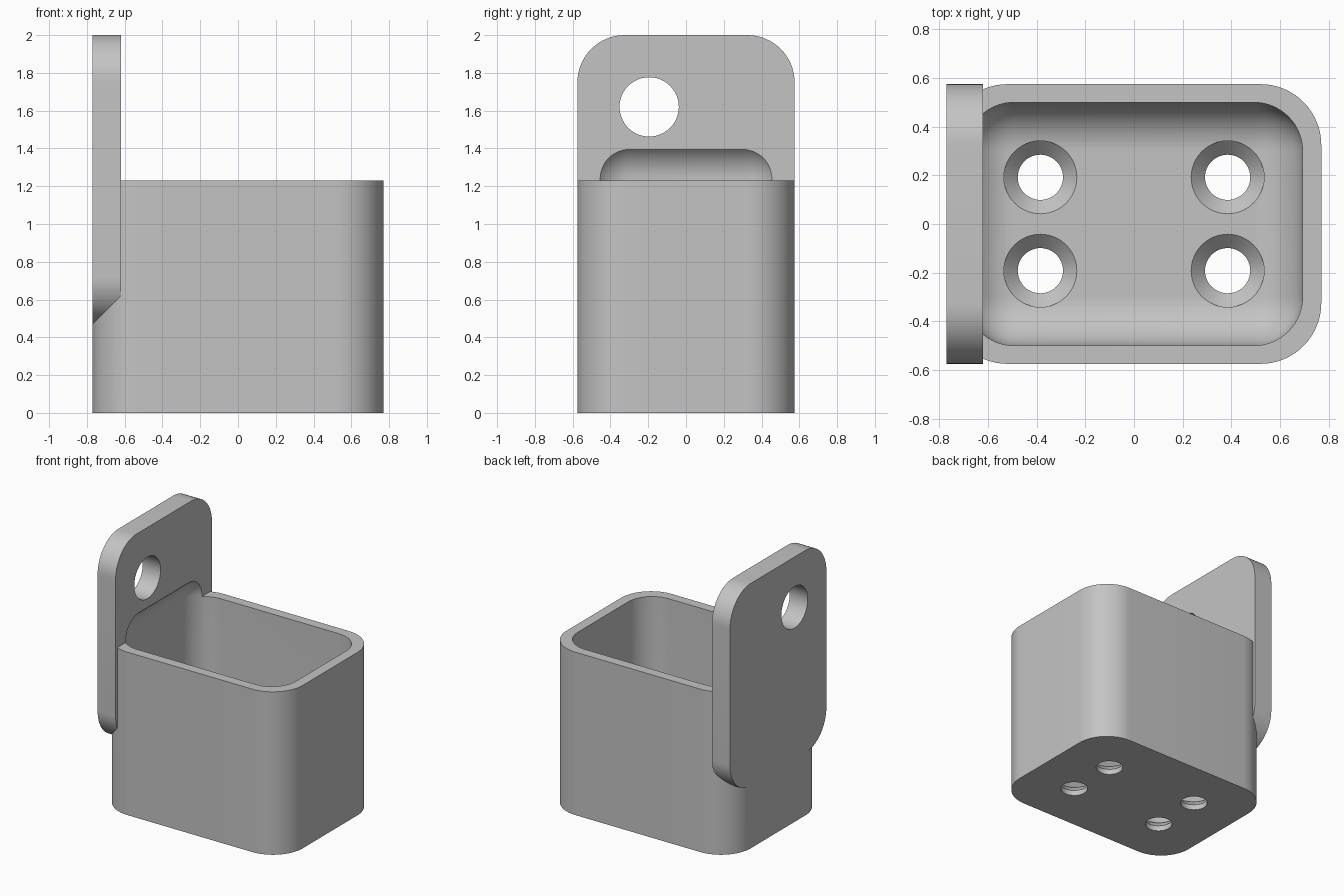
import bpy, bmesh, math
from mathutils import Matrix, Vector

cube = bpy.data.objects.get("Cube")
if cube:
    bpy.data.objects.remove(cube, do_unlink=True)

grey = bpy.data.materials.new("light_grey")
grey.use_nodes = True
grey.diffuse_color = (0.55, 0.55, 0.55, 1)
grey.node_tree.nodes["Principled BSDF"].inputs["Base Color"].default_value = (0.55, 0.55, 0.55, 1)


def finish(name, bm):
    bmesh.ops.recalc_face_normals(bm, faces=bm.faces)
    mesh = bpy.data.meshes.new(name)
    bm.to_mesh(mesh)
    bm.free()
    mesh.materials.append(grey)
    obj = bpy.data.objects.new(name, mesh)
    bpy.context.collection.objects.link(obj)
    return obj


def rounded_box(name, low, high, radius, axis=None):
    """Box with edges rounded along one axis, or everywhere if axis is None."""
    low, high = Vector(low), Vector(high)
    scale = Matrix.Diagonal(high - low)
    bm = bmesh.new()
    bmesh.ops.create_cube(bm, size=1)
    for v in bm.verts:
        v.co = (low + high) / 2 + scale @ v.co
    edges = [e for e in bm.edges if axis is None
             or abs(e.verts[0].co[axis] - e.verts[1].co[axis]) > 0.01]
    bmesh.ops.bevel(bm, geom=edges, offset=radius, offset_type='OFFSET',
                    segments=16, profile=0.5, affect='EDGES')
    return finish(name, bm)


def lathe(name, profile, matrix):
    """Turn a (radius, height) profile around z, then place it."""
    bm = bmesh.new()
    verts = [bm.verts.new((r, 0, z)) for r, z in profile]
    edges = [bm.edges.new(pair) for pair in zip(verts, verts[1:])]
    bmesh.ops.spin(bm, geom=verts + edges, cent=(0, 0, 0), axis=(0, 0, 1),
                   angle=math.tau, steps=48)
    bmesh.ops.remove_doubles(bm, verts=bm.verts, dist=1e-5)
    bmesh.ops.transform(bm, matrix=matrix, verts=bm.verts)
    return finish(name, bm)


def combine(target, tool, operation):
    """Apply a boolean and remove the helper."""
    tool.hide_render = True
    mod = target.modifiers.new(operation.lower(), 'BOOLEAN')
    mod.operation, mod.object, mod.solver = operation, tool, 'EXACT'
    bpy.context.view_layer.objects.active = target
    bpy.ops.object.modifier_apply(modifier=mod.name)
    bpy.data.objects.remove(tool, do_unlink=True)


# Cup body with the upright mounting plate
holder = rounded_box("wall_holder", (-0.77, -0.575, 0), (0.77, 0.575, 1.23), 0.25, axis=2)
plate = rounded_box("mounting_plate", (-0.77, -0.575, 0.47), (-0.62, 0.575, 2), 0.25, axis=0)
combine(holder, plate, 'UNION')

# Rounded cavity, which also scoops into the plate
cavity = rounded_box("cavity_cutter", (-0.693, -0.5, 0.1), (0.693, 0.5, 1.44), 0.2)
combine(holder, cavity, 'DIFFERENCE')

# Round hole through the plate
hole = lathe("plate_hole_cutter", [(0, -0.2), (0.157, -0.2), (0.157, 0.2), (0, 0.2)],
             Matrix.Translation((-0.7, -0.195, 1.62)) @ Matrix.Rotation(math.pi / 2, 4, 'Y'))
combine(holder, hole, 'DIFFERENCE')

# Four countersunk holes in the floor
countersink = [(0, -0.1), (0.093, -0.1), (0.093, 0.04), (0.15, 0.097), (0.15, 0.3), (0, 0.3)]
for x in (-0.385, 0.385):
    for y in (-0.192, 0.192):
        cutter = lathe("floor_hole_cutter", countersink, Matrix.Translation((x, y, 0)))
        combine(holder, cutter, 'DIFFERENCE')

# Smooth curves, sharp edges
for obj in bpy.context.selected_objects:
    obj.select_set(False)
holder.select_set(True)
bpy.context.view_layer.objects.active = holder
bpy.ops.object.shade_smooth_by_angle(angle=math.radians(30))
